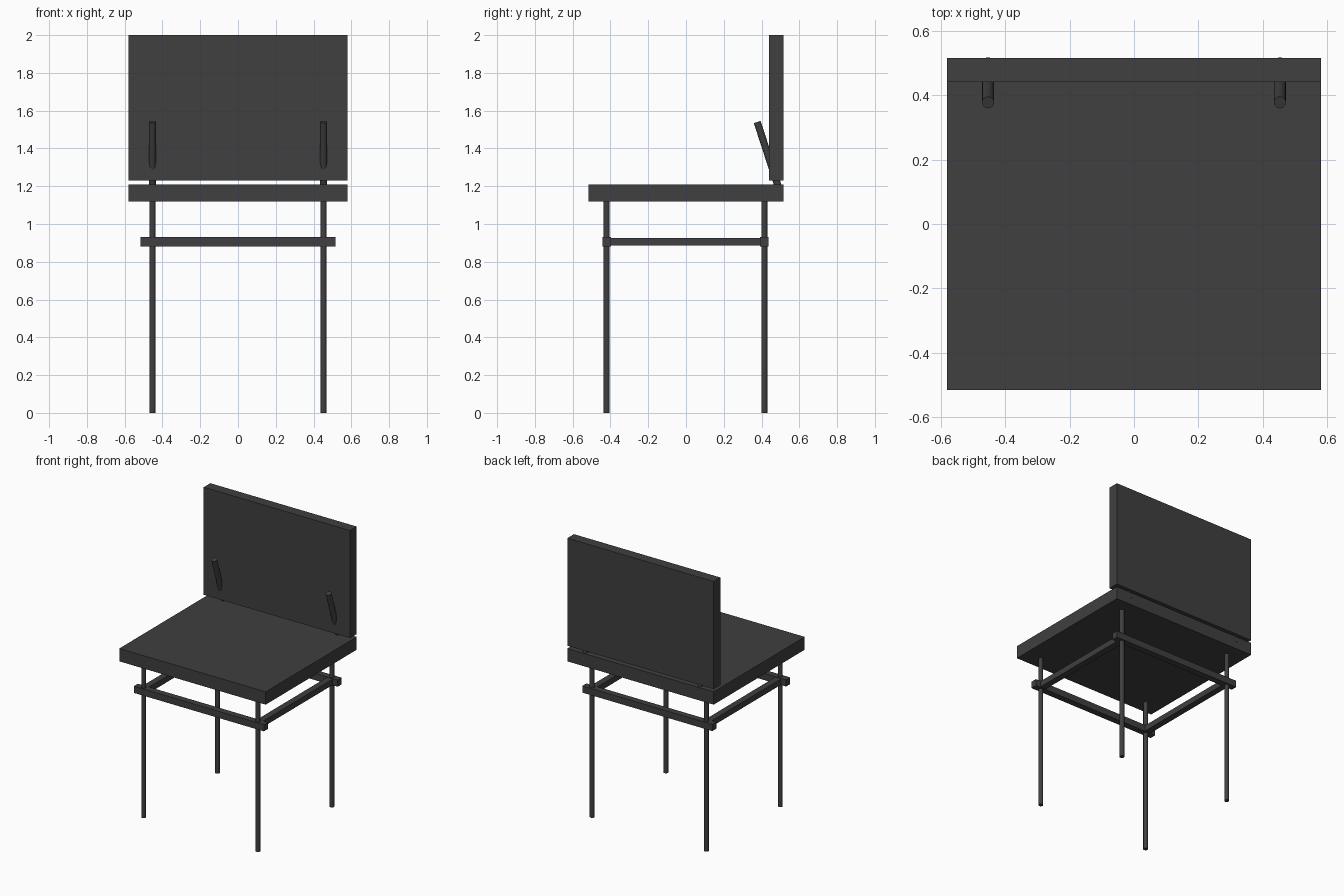
import bpy
from mathutils import Vector

if "Cube" in bpy.data.objects:
    bpy.data.objects.remove(bpy.data.objects["Cube"])

dark = bpy.data.materials.new("dark_finish")
dark.diffuse_color = (0.05, 0.05, 0.05, 1)
dark.use_nodes = True
dark.node_tree.nodes["Principled BSDF"].inputs["Base Color"].default_value = dark.diffuse_color


def box(name, lo, hi):
    lo, hi = Vector(lo), Vector(hi)
    bpy.ops.mesh.primitive_cube_add(size=1, location=(lo + hi) / 2)
    ob = bpy.context.object
    ob.name = name
    ob.scale = hi - lo
    bpy.ops.object.transform_apply(location=False, rotation=False, scale=True)
    ob.data.materials.append(dark)


def rod(name, start, end, radius):
    start, end = Vector(start), Vector(end)
    axis = end - start
    bpy.ops.mesh.primitive_cylinder_add(
        vertices=16, radius=radius, depth=axis.length, location=(start + end) / 2,
        rotation=axis.to_track_quat('Z', 'Y').to_euler())
    ob = bpy.context.object
    ob.name = name
    bpy.ops.object.shade_smooth_by_angle()
    ob.data.materials.append(dark)


# Seat slab and upright backrest panel
box("seat", (-0.58, -0.515, 1.118), (0.58, 0.515, 1.21))
box("backrest", (-0.58, 0.44, 1.23), (0.58, 0.515, 2.0))

LEG_X, T = 0.453, 0.023

# Legs and long cross rails, front and back
for row, y in (("front", -0.42), ("back", 0.415)):
    for side, s in (("left", -1), ("right", 1)):
        rod(f"{row}_{side}_leg", (s * LEG_X, y, 0), (s * LEG_X, y, 1.12), 0.016)
    box(f"{row}_rail", (-0.515, y - T, 0.882), (0.515, y + T, 0.93))

# Side rails and tilted rods that carry the backrest
for side, s in (("left", -1), ("right", 1)):
    box(f"{side}_rail", (s * LEG_X - T, -0.438, 0.885), (s * LEG_X + T, 0.433, 0.927))
    rod(f"{side}_backrest_rod", (s * LEG_X, 0.499, 1.165), (s * LEG_X, 0.377, 1.54), 0.019)
